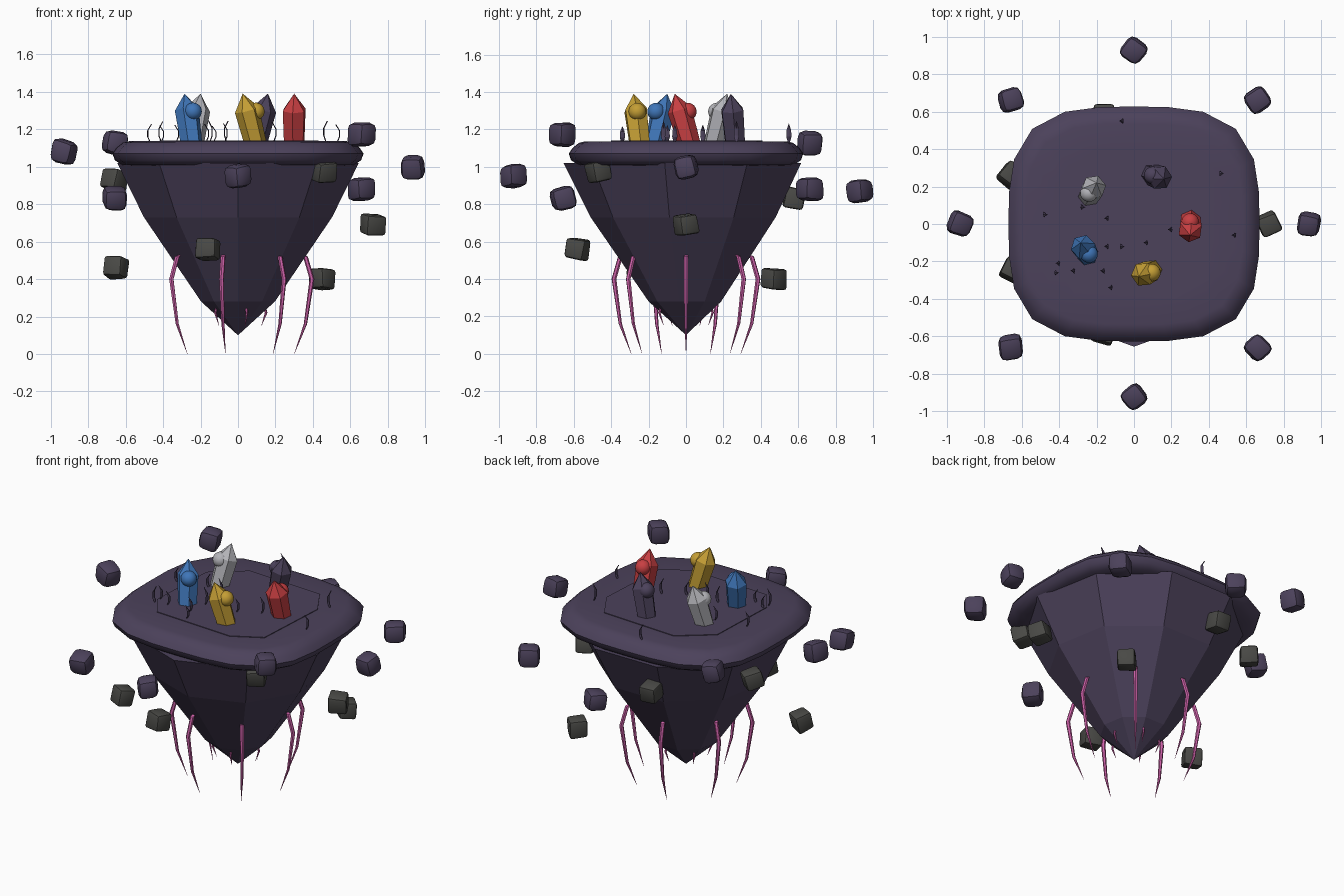
import bpy, bmesh, math, random
from mathutils import Vector, Matrix

if "Cube" in bpy.data.objects:
    bpy.data.objects.remove(bpy.data.objects["Cube"])

random.seed(4)


def material(name, rgb):
    m = bpy.data.materials.new(name)
    m.diffuse_color = (*rgb, 1)
    m.use_nodes = True
    m.node_tree.nodes["Principled BSDF"].inputs["Base Color"].default_value = m.diffuse_color
    return m


PURPLE = material("dusk purple", (0.072, 0.054, 0.105))
GRAY = material("stone gray", (0.066, 0.066, 0.060))
PINK = material("pink", (0.62, 0.12, 0.40))
BLUE = material("blue", (0.05, 0.18, 0.48))
GOLD = material("gold", (0.55, 0.34, 0.035))
RED = material("red", (0.58, 0.05, 0.055))
SILVER = material("silver", (0.45, 0.45, 0.48))


def finish(bm, name, mat, smooth=None):
    bmesh.ops.recalc_face_normals(bm, faces=bm.faces)
    me = bpy.data.meshes.new(name)
    bm.to_mesh(me)
    bm.free()
    me.materials.append(mat)
    ob = bpy.data.objects.new(name, me)
    bpy.context.collection.objects.link(ob)
    if smooth:
        bpy.ops.object.select_all(action='DESELECT')
        ob.select_set(True)
        bpy.context.view_layer.objects.active = ob
        bpy.ops.object.shade_smooth_by_angle(angle=math.radians(smooth))
    return ob


def loft(rings, name, mat, smooth=None):
    """Skin a list of rings (equal point counts) and cap both ends."""
    bm = bmesh.new()
    vs = [[bm.verts.new(p) for p in r] for r in rings]
    n = len(vs[0])
    for a, b in zip(vs, vs[1:]):
        for i in range(n):
            j = (i + 1) % n
            bm.faces.new((a[i], a[j], b[j], b[i]))
    bm.faces.new(vs[0])
    bm.faces.new(vs[-1])
    bmesh.ops.remove_doubles(bm, verts=bm.verts, dist=0.0005)
    return finish(bm, name, mat, smooth)


def circle(r, z, n, start=0.0, cx=0.0, cy=0.0):
    return [(cx + r * math.cos(start + math.tau * i / n),
             cy + r * math.sin(start + math.tau * i / n), z) for i in range(n)]


# Hanging nine-sided rock cone
loft([circle(r, z, 9, -math.pi / 2) for r, z in
      ((0.0001, 0.10), (0.2, 0.28), (0.51, 0.73), (0.655, 1.02))],
     "island_cone", PURPLE)


# Rounded-square slab on top
def squircle(inset, z, n=24):
    pts = []
    for i in range(n):
        t = math.tau * i / n
        c, s = math.cos(t), math.sin(t)
        k = (abs(c) ** 3.3 + abs(s) ** 3.3) ** (-1 / 3.3)
        pts.append((c * k * (0.67 - inset), s * k * (0.627 - inset), z))
    return pts


loft([squircle(d, z) for d, z in
      ((0.12, 1.005), (0.05, 1.01), (0.012, 1.035), (0.0, 1.07), (0.02, 1.10),
       (0.055, 1.128), (0.09, 1.136), (0.25, 1.136))],
     "island_slab", PURPLE, 50)

# Thin angular plate in the middle of the slab
outline = ((-0.2, 0.41), (0.32, 0.38), (0.43, 0.2), (0.4, -0.3),
           (0.22, -0.4), (-0.32, -0.37), (-0.42, -0.23), (-0.4, 0.25))
loft([[(x, y, z) for x, y in outline] for z in (1.134, 1.14)],
     "ground_plate", PURPLE)


# Leaning crystals, each with a small orb
def crystal(name, mat, base, tip, orb):
    b, t = Vector((*base, 1.10)), Vector((*tip, 1.39))
    axis = t - b
    rot = Vector((0, 0, 1)).rotation_difference(axis).to_matrix()
    length = axis.length
    start = random.uniform(0, 1)
    loft([[b + rot @ Vector(p) for p in circle(r, h * length, 6, start)]
          for r, h in ((0.058, 0), (0.066, 0.7), (0.0001, 1))],
         name + "_crystal", mat)
    bm = bmesh.new()
    bmesh.ops.create_icosphere(bm, subdivisions=3, radius=0.047,
                               matrix=Matrix.Translation((*orb, 1.295)))
    finish(bm, name + "_orb", mat, 60)


crystal("blue", BLUE, (-0.245, -0.17), (-0.285, -0.10), (-0.24, -0.16))
crystal("gold", GOLD, (0.10, -0.245), (0.025, -0.28), (0.095, -0.26))
crystal("red", RED, (0.30, 0.025), (0.30, -0.06), (0.30, 0.01))
crystal("silver", SILVER, (-0.245, 0.145), (-0.20, 0.22), (-0.24, 0.165))
crystal("purple", PURPLE, (0.09, 0.265), (0.16, 0.24), (0.10, 0.26))


# Curved grass blades
def blade(i, x, y):
    h, s = random.uniform(0.085, 0.12), random.choice((-1, 1))
    rings = []
    for f, w, bend in ((0, 0.006, 0), (0.3, 0.014, 0.012),
                       (0.65, 0.012, 0.012), (1, 0.0005, -0.008)):
        cx, z = x + s * bend, 1.132 + f * h
        rings.append([(cx - 0.003, y, z), (cx, y - w, z),
                      (cx + 0.003, y, z), (cx, y + w, z)])
    loft(rings, f"grass_blade_{i}", PURPLE)


spots = ((-0.07, 0.55), (0.47, 0.27), (0.53, -0.06), (-0.47, 0.05), (-0.15, 0.03),
         (-0.27, 0.09), (-0.15, -0.12), (-0.06, -0.12), (0.06, -0.10),
         (0.19, -0.03), (-0.41, -0.21), (-0.41, -0.26), (-0.33, -0.25),
         (-0.17, -0.25), (-0.13, -0.34))
for i, (x, y) in enumerate(spots):
    blade(i, x, y)


# Floating rocks: bevelled, slightly irregular cubes
def rock(name, mat, pos, half, bevel):
    bm = bmesh.new()
    bmesh.ops.create_cube(bm, size=2 * half)
    for v in bm.verts:
        v.co += Vector([random.uniform(-0.1, 0.1) * half for _ in range(3)])
    bmesh.ops.bevel(bm, geom=bm.edges[:], offset=half * bevel, segments=2,
                    profile=0.5, affect='EDGES')
    turn = Matrix.Rotation(random.uniform(0, 3), 4, 'Z') @ \
        Matrix.Rotation(random.uniform(-0.3, 0.3), 4, 'X')
    bm.transform(Matrix.Translation(pos) @ turn)
    finish(bm, name, mat, 40)


purple_rocks = ((0, -0.925, 0.95), (0, 0.93, 0.87), (0.93, 0, 1.0), (-0.93, 0, 1.08),
                (-0.66, -0.66, 0.83), (0.66, -0.66, 1.17),
                (-0.66, 0.66, 1.13), (0.66, 0.66, 0.88))
gray_rocks = ((0.72, 0, 0.69), (-0.16, -0.58, 0.56), (-0.16, 0.58, 0.83),
              (0.45, 0.47, 0.40), (0.46, -0.47, 0.975),
              (-0.66, 0.26, 0.93), (-0.65, -0.25, 0.46))
for i, p in enumerate(purple_rocks):
    rock(f"purple_rock_{i}", PURPLE, p, 0.061, 0.55)
for i, p in enumerate(gray_rocks):
    rock(f"gray_rock_{i}", GRAY, p, 0.054, 0.3)


# Pink tendrils hanging in two rings
def tendril(name, angle, path):
    c, s = math.cos(angle), math.sin(angle)
    loft([circle(w, z, 6, angle, r * c, r * s) for r, z, w in path],
         name, PINK, 40)


for i in range(7):
    tendril(f"outer_tendril_{i}", math.tau * i / 7,
            ((0.34, 0.53, 0.011), (0.36, 0.52, 0.013), (0.395, 0.40, 0.013),
             (0.36, 0.16, 0.009), (0.30, 0.0, 0.0006)))
for i in range(5):
    tendril(f"inner_tendril_{i}", math.tau * i / 5,
            ((0.14, 0.26, 0.007), (0.15, 0.22, 0.007), (0.125, 0.15, 0.0006)))
